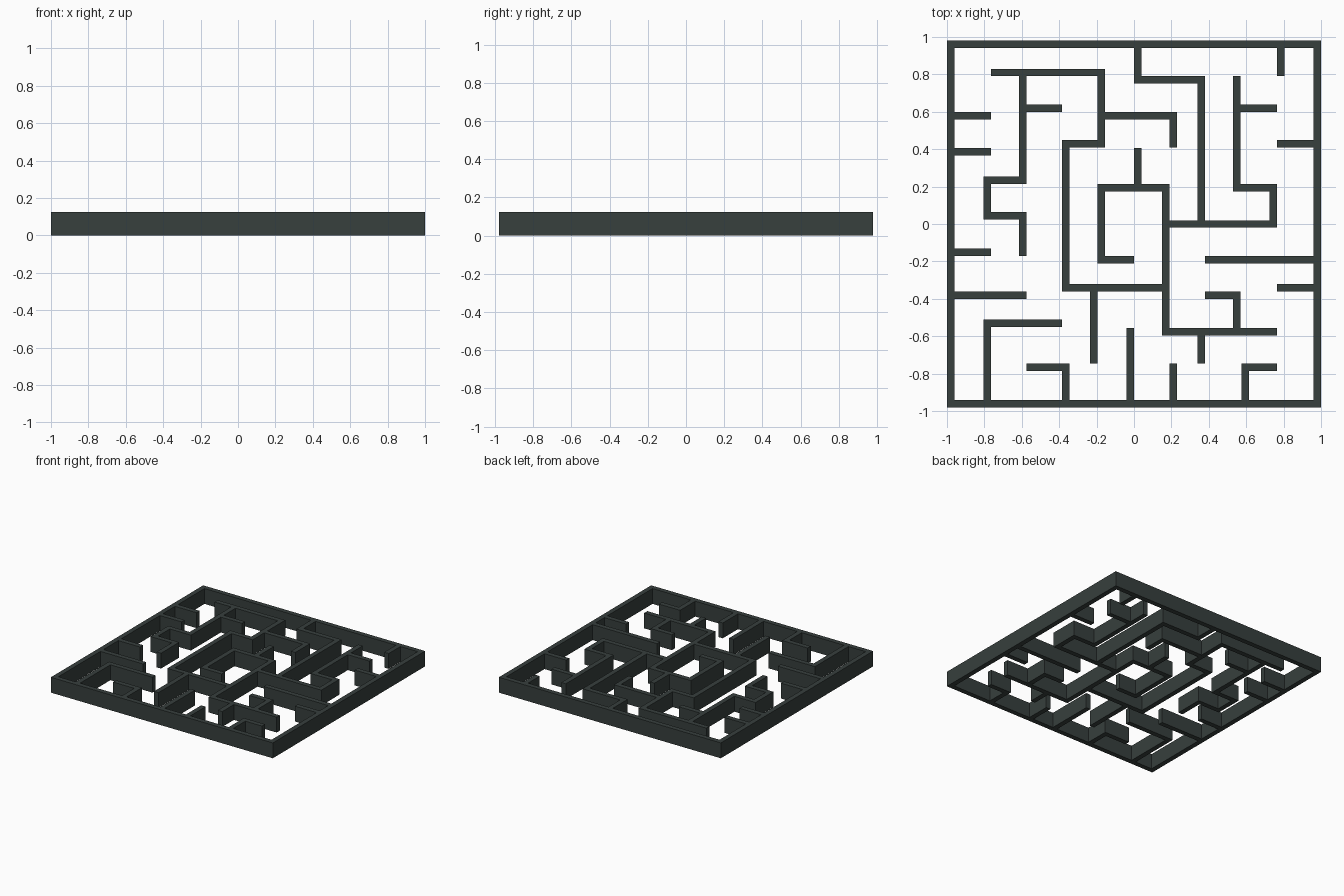
import bpy, bmesh

T = 0.02        # half wall thickness
HEIGHT = 0.125

mat = bpy.data.materials.new("dark slate")
mat.diffuse_color = (0.038, 0.050, 0.047, 1)


def h(y, x0, x1):
    """Footprint of a wall running along x."""
    return (x0, y - T, x1, y + T)


def v(x, y0, y1):
    """Footprint of a wall running along y."""
    return (x - T, y0, x + T, y1)


def build_walls(name, rects):
    """Merge wall footprints into one clean outline and extrude it upward."""
    rects = [tuple(round(c, 3) for c in r) for r in rects]
    xs = sorted({c for r in rects for c in (r[0], r[2])})
    ys = sorted({c for r in rects for c in (r[1], r[3])})
    bm = bmesh.new()
    points = {}

    def point(x, y):
        if (x, y) not in points:
            points[x, y] = bm.verts.new((x, y, 0))
        return points[x, y]

    for xa, xb in zip(xs, xs[1:]):
        column = [r for r in rects if r[0] <= xa and xb <= r[2]]
        for ya, yb in zip(ys, ys[1:]):
            if any(r[1] <= ya and yb <= r[3] for r in column):
                bm.faces.new([point(xa, ya), point(xb, ya),
                              point(xb, yb), point(xa, yb)])
    top = bmesh.ops.extrude_face_region(bm, geom=bm.faces[:], use_keep_orig=True)
    bmesh.ops.translate(bm, vec=(0, 0, HEIGHT),
                        verts=[g for g in top["geom"] if isinstance(g, bmesh.types.BMVert)])
    bmesh.ops.recalc_face_normals(bm, faces=bm.faces[:])
    mesh = bpy.data.meshes.new(name)
    bm.to_mesh(mesh)
    bm.free()
    mesh.materials.append(mat)
    obj = bpy.data.objects.new(name, mesh)
    bpy.context.collection.objects.link(obj)


# Outer frame
build_walls("outer_frame", [h(s * 0.96, -1, 1) for s in (-1, 1)]
            + [v(s * 0.98, -0.98, 0.98) for s in (-1, 1)])

# Inner walls running along x: y, x start, x end
along_x = [
    (0.81, -0.765, -0.155), (0.77, 0, 0.38), (0.62, -0.595, -0.385),
    (0.62, 0.55, 0.765), (0.58, -0.96, -0.765), (0.58, -0.175, 0.23),
    (0.43, -0.385, -0.155), (0.43, 0.765, 0.96), (0.385, -0.96, -0.765),
    (0.235, -0.805, -0.575), (0.195, -0.195, 0.19), (0.195, 0.53, 0.765),
    (0.045, -0.805, -0.575), (0.0, 0.17, 0.765), (-0.15, -0.96, -0.765),
    (-0.19, -0.195, 0), (-0.19, 0.38, 0.96), (-0.34, -0.385, 0.17),
    (-0.34, 0.765, 0.96), (-0.38, -0.96, -0.575), (-0.38, 0.38, 0.57),
    (-0.53, -0.805, -0.385), (-0.575, 0.15, 0.765),
    (-0.765, -0.575, -0.345), (-0.765, 0.575, 0.765),
]
# Inner walls running along y: x, y start, y end
along_y = [
    (0.02, 0.75, 0.94), (0.785, 0.79, 0.94), (-0.595, 0.215, 0.81),
    (-0.175, 0.41, 0.83), (0.36, 0, 0.79), (0.55, 0.175, 0.79),
    (0.21, 0.41, 0.6), (0.02, 0.195, 0.405), (-0.365, -0.36, 0.45),
    (-0.785, 0.025, 0.255), (-0.595, -0.17, 0.065), (-0.175, -0.21, 0.215),
    (0.17, -0.595, 0.215), (0.745, -0.02, 0.215), (-0.215, -0.745, -0.34),
    (0.55, -0.575, -0.36), (-0.02, -0.94, -0.555), (-0.785, -0.94, -0.51),
    (0.36, -0.745, -0.575), (-0.365, -0.94, -0.745), (0.21, -0.94, -0.745),
    (0.595, -0.94, -0.745),
]
build_walls("inner_walls", [h(*w) for w in along_x] + [v(*w) for w in along_y])
